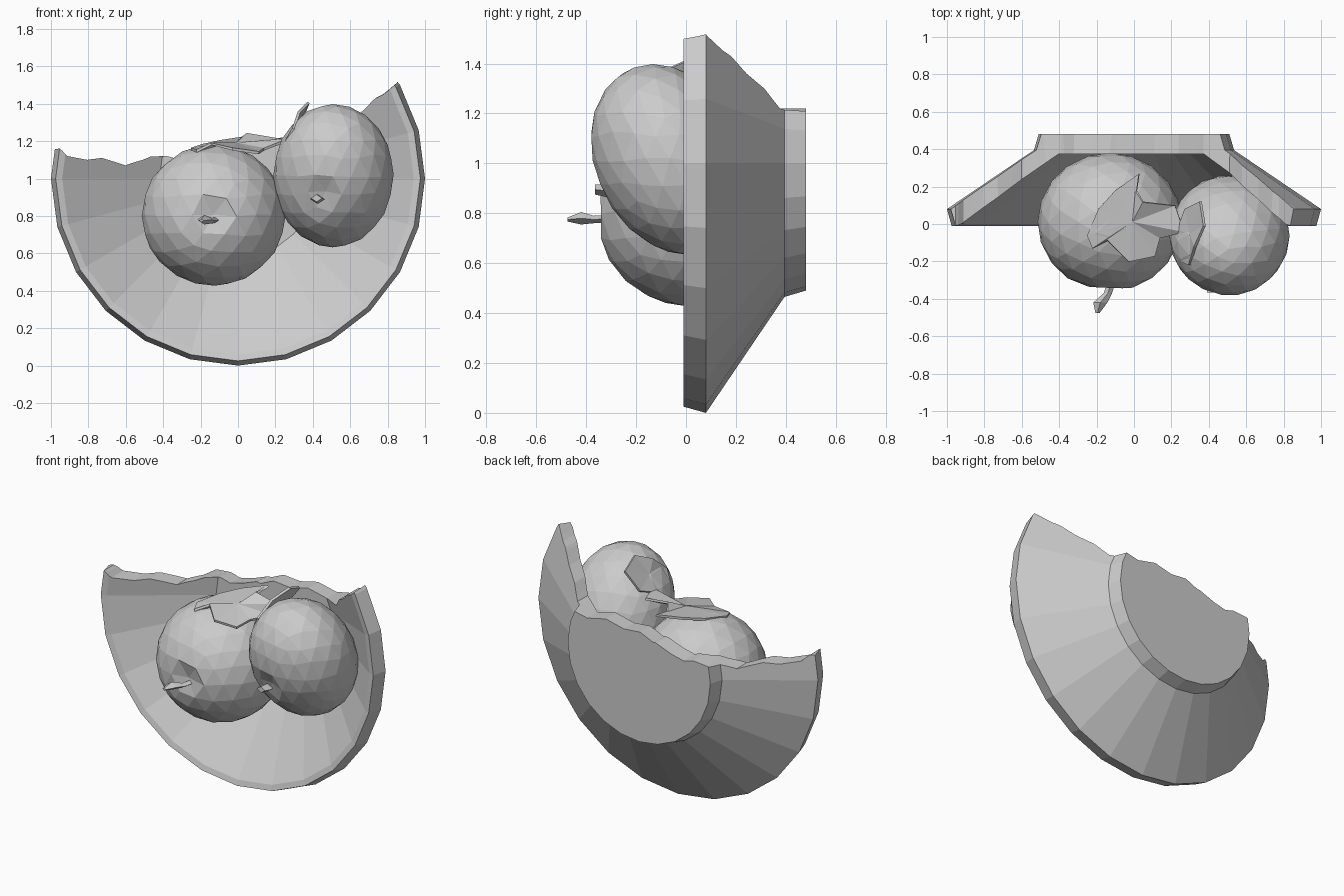
import bpy, bmesh, math, random
from mathutils import Vector

if "Cube" in bpy.data.objects:
    bpy.data.objects.remove(bpy.data.objects["Cube"])

random.seed(4)


def make_object(name, bm):
    bmesh.ops.recalc_face_normals(bm, faces=bm.faces)
    mesh = bpy.data.meshes.new(name)
    bm.to_mesh(mesh)
    bm.free()
    ob = bpy.data.objects.new(name, mesh)
    bpy.context.collection.objects.link(ob)
    return ob


def lathe(name, profile, sides, zc):
    """Closed solid of revolution around a y axis at height zc."""
    bm = bmesh.new()
    rings = []
    for r, y in profile:
        rings.append([bm.verts.new((r * math.sin(2 * math.pi * i / sides), y,
                                    zc - r * math.cos(2 * math.pi * i / sides)))
                      for i in range(sides)])
    for a, b in zip(rings, rings[1:]):
        for i in range(sides):
            j = (i + 1) % sides
            bm.faces.new((a[i], a[j], b[j], b[i]))
    bm.faces.new(rings[0])
    bm.faces.new(rings[-1])
    return make_object(name, bm)


# Bowl lying on its side: inner floor, rim, outer wall, foot
bowl = lathe("broken_bowl", [(0.42, 0.375), (0.94, 0.0), (0.975, -0.01), (1.0, 0.08),
                             (0.535, 0.395), (0.51, 0.48)], 24, 1.0)

# Jagged break: x, z at the front, extra z at the back
edge = [(-1.15, 1.14, 0), (-0.95, 1.16, 0), (-0.91, 1.12, 0), (-0.8, 1.10, 0),
        (-0.72, 1.11, 0), (-0.6, 1.07, 0), (-0.52, 1.10, 0), (-0.4, 1.15, -0.04),
        (-0.33, 1.14, -0.05), (-0.22, 1.17, -0.06), (-0.1, 1.16, 0), (0.0, 1.20, 0),
        (0.12, 1.19, 0), (0.25, 1.22, 0), (0.38, 1.19, 0), (0.5, 1.22, 0),
        (0.57, 1.30, 0), (0.66, 1.36, 0), (0.72, 1.42, 0), (0.78, 1.45, 0),
        (0.85, 1.51, 0), (0.95, 1.65, 0), (0.95, 2.3, 0), (-1.15, 2.3, 0)]
bm = bmesh.new()
front = [bm.verts.new((x, -0.2, z)) for x, z, d in edge]
back = [bm.verts.new((x + random.uniform(-0.02, 0.02), 0.6, z + d)) for x, z, d in edge]
for i in range(len(edge)):
    j = (i + 1) % len(edge)
    bm.faces.new((front[i], front[j], back[j], back[i]))
bm.faces.new(front)
bm.faces.new(back)
bmesh.ops.triangulate(bm, faces=bm.faces)
cutter = make_object("break_cutter", bm)
mod = bowl.modifiers.new("break", 'BOOLEAN')
mod.operation = 'DIFFERENCE'
mod.solver = 'EXACT'
mod.object = cutter
bpy.context.view_layer.update()
cut = bpy.data.meshes.new_from_object(
    bowl.evaluated_get(bpy.context.evaluated_depsgraph_get()))
bowl.modifiers.clear()
bowl.data = cut
bpy.data.objects.remove(cutter)


def apple(name, centre, radii, lean, dimple):
    """Faceted fruit with its stem hollow on the front."""
    bm = bmesh.new()
    bmesh.ops.create_icosphere(bm, subdivisions=3, radius=1.0)
    hollow = Vector(dimple).normalized()
    for v in bm.verts:
        p = v.co + Vector([random.uniform(-0.02, 0.02) for _ in range(3)])
        p.normalize()
        d = (p - hollow).length
        if d < 0.3:
            p *= 1 - 0.16 * (1 - d / 0.3)
        p.y -= lean * p.z
        v.co = [c + r * k for c, r, k in zip(centre, radii, p)]
    return make_object(name, bm)


apple("left_apple", (-0.13, 0.01, 0.805), (0.385, 0.37, 0.378), 0.0, (-0.05, -1, -0.05))
apple("right_apple", (0.51, -0.06, 1.015), (0.322, 0.315, 0.383), 0.22, (-0.26, -1, -0.3))


def stem(name, points, sizes):
    """Four-sided tapering stem along a short path."""
    bm = bmesh.new()
    rings = []
    for (x, y, z), s in zip(points, sizes):
        rings.append([bm.verts.new((x + a * s, y, z + b * s))
                      for a, b in ((-1.5, 0), (0, -1), (1.5, 0), (0, 1))])
    for a, b in zip(rings, rings[1:]):
        for i in range(4):
            bm.faces.new((a[i], a[(i + 1) % 4], b[(i + 1) % 4], b[i]))
    bm.faces.new(rings[0])
    bm.faces.new(rings[-1])
    return make_object(name, bm)


stem("left_stem", [(-0.11, -0.28, 0.78), (-0.14, -0.37, 0.775), (-0.18, -0.42, 0.78),
                   (-0.195, -0.475, 0.775)], [0.015, 0.015, 0.025, 0.008])
stem("right_stem", [(0.43, -0.26, 0.89), (0.425, -0.32, 0.89), (0.42, -0.365, 0.895)],
     [0.018, 0.025, 0.02])


def leaf(name, points, thickness):
    """Thin torn sheet fanned out from its middle."""
    bm = bmesh.new()
    mid = sum((Vector(p) for p in points), Vector()) / len(points)
    hub = bm.verts.new(mid)
    rim = [bm.verts.new(p) for p in points]
    for i in range(len(rim)):
        bm.faces.new((hub, rim[i], rim[(i + 1) % len(rim)]))
    ob = make_object(name, bm)
    mod = ob.modifiers.new("thickness", 'SOLIDIFY')
    mod.thickness = thickness
    return ob


# Leaves resting on the fruit
leaf("flat_leaf", [(-0.25, -0.06, 1.15), (-0.19, 0.08, 1.17), (-0.10, 0.18, 1.19),
                   (0.03, 0.27, 1.21), (0.01, 0.19, 1.21), (0.05, 0.12, 1.23),
                   (0.22, 0.10, 1.20), (0.27, -0.04, 1.20), (0.14, -0.07, 1.15),
                   (0.11, -0.17, 1.13), (-0.03, -0.20, 1.15), (-0.14, -0.09, 1.18),
                   (-0.22, -0.13, 1.14)], 0.015)
leaf("upright_leaf", [(0.25, -0.20, 1.20), (0.23, -0.03, 1.20), (0.27, 0.08, 1.24),
                      (0.35, 0.12, 1.36), (0.37, -0.01, 1.41), (0.32, -0.12, 1.36),
                      (0.29, -0.22, 1.27)], 0.015)
